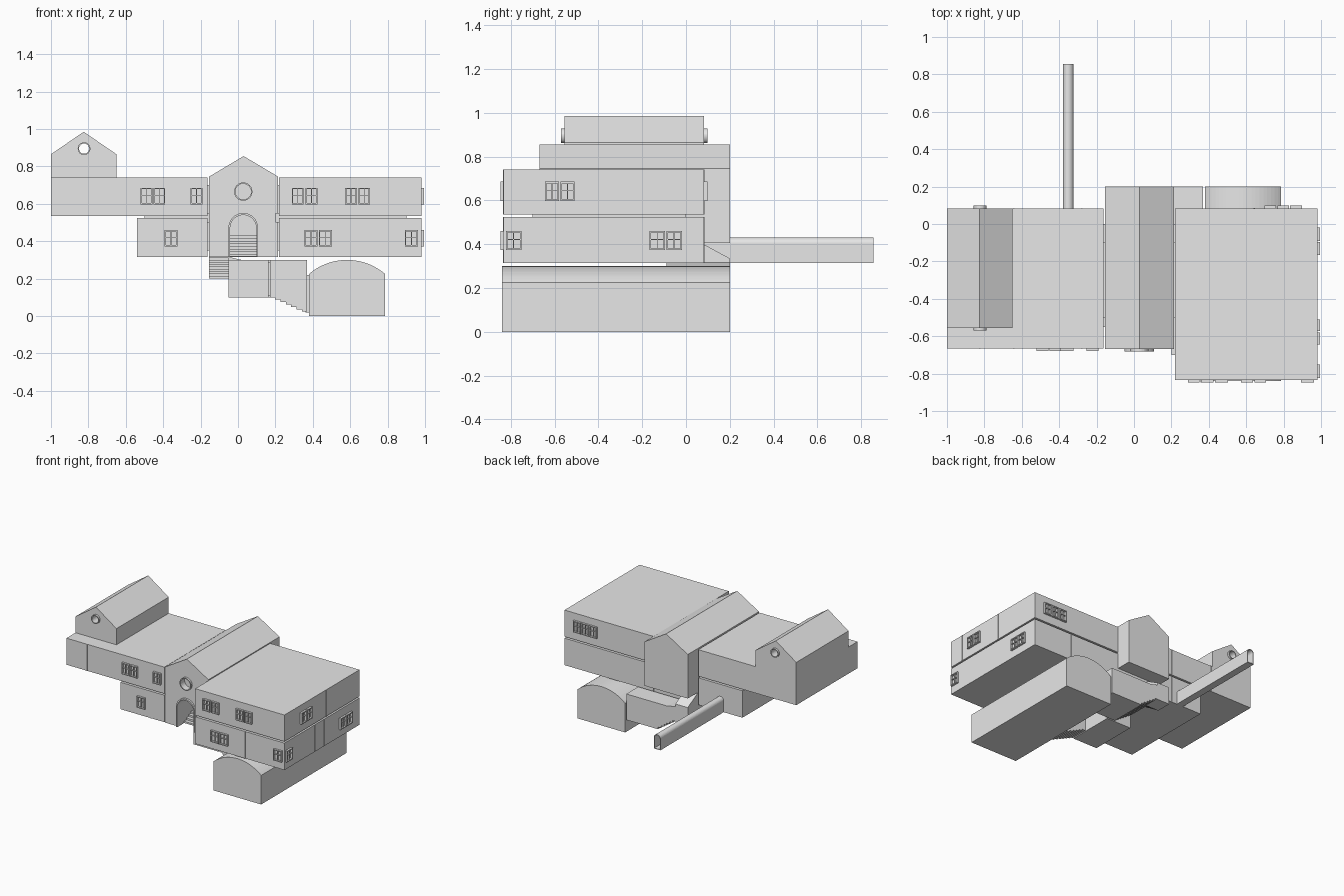
import bpy, bmesh, math

if "Cube" in bpy.data.objects:
    bpy.data.objects.remove(bpy.data.objects["Cube"])

grey = bpy.data.materials.new("light grey")
grey.diffuse_color = (0.8, 0.8, 0.8, 1)
grey.use_nodes = True
grey.node_tree.nodes["Principled BSDF"].inputs["Base Color"].default_value = grey.diffuse_color


def finish(name, bm):
    bmesh.ops.recalc_face_normals(bm, faces=bm.faces)
    me = bpy.data.meshes.new(name)
    bm.to_mesh(me)
    bm.free()
    me.materials.append(grey)
    ob = bpy.data.objects.new(name, me)
    bpy.context.collection.objects.link(ob)
    return ob


def boxes(name, items):
    """One object made of (x0, x1, y0, y1, z0, z1) boxes."""
    bm = bmesh.new()
    for x0, x1, y0, y1, z0, z1 in items:
        for v in bmesh.ops.create_cube(bm, size=1)["verts"]:
            v.co = (x1 if v.co.x > 0 else x0, y1 if v.co.y > 0 else y0,
                    z1 if v.co.z > 0 else z0)
    return finish(name, bm)


def prism(name, pts, a, b, axis="y"):
    """Extrude a profile (xz along y, or yz along x) from a to b."""
    bm = bmesh.new()
    ends = [[bm.verts.new((p, t, z) if axis == "y" else (t, p, z)) for p, z in pts] for t in (a, b)]
    n = len(pts)
    bm.faces.new(ends[0])
    bm.faces.new(ends[1])
    for i in range(n):
        j = (i + 1) % n
        bm.faces.new((ends[0][i], ends[0][j], ends[1][j], ends[1][i]))
    return finish(name, bm)


def band(name, outer, inner, y0, y1, closed=True):
    """Flat frame between two matching xz paths."""
    bm = bmesh.new()
    rows = [[bm.verts.new((x, y, z)) for x, z in path]
            for path, y in ((outer, y0), (outer, y1), (inner, y1), (inner, y0))]
    n = len(outer)
    for i in range(n if closed else n - 1):
        j = (i + 1) % n
        for k in range(4):
            m = (k + 1) % 4
            bm.faces.new((rows[k][i], rows[k][j], rows[m][j], rows[m][i]))
    if not closed:
        for e in (0, n - 1):
            bm.faces.new([r[e] for r in rows])
    return finish(name, bm)


def arc(cx, cz, r, a0, a1, n):
    return [(cx + r * math.cos(math.radians(a0 + (a1 - a0) * i / n)),
             cz + r * math.sin(math.radians(a0 + (a1 - a0) * i / n))) for i in range(n + 1)]


def arch(cx, r, z0, spring):
    return [(cx + r, z0)] + arc(cx, spring, r, 0, 180, 16) + [(cx - r, z0)]


def steps(p0, z0, p1, z1, n):
    """Stair line points from (p0, z0) to (p1, z1)."""
    out = []
    for i in range(n):
        z = z0 + (z1 - z0) * i / n
        out += [(p0 + (p1 - p0) * i / n, z), (p0 + (p1 - p0) * (i + 1) / n, z)]
    return out + [(p1, z1)]


def cut(ob, cutter):
    cutter.hide_render = True
    cutter.hide_viewport = True
    cutter.display_type = "WIRE"
    m = ob.modifiers.new("cut", "BOOLEAN")
    m.object = cutter
    m.solver = "EXACT"


def gable(x0, x1, z0, eave, top):
    return [(x0, z0), (x1, z0), (x1, eave), ((x0 + x1) / 2, top), (x0, eave)]


# Main floors
boxes("upper_left_floor", [(-1, -0.163, -0.665, 0.083, 0.535, 0.74)])
boxes("lower_left_floor", [(-0.54, -0.163, -0.665, 0.083, 0.315, 0.523)])
boxes("upper_right_floor", [(0.218, 0.98, -0.833, 0.083, 0.535, 0.74)])
boxes("lower_right_floor", [(0.218, 0.98, -0.833, 0.083, 0.315, 0.523)])
boxes("floor_links", [(-0.5, -0.14, -0.55, 0, 0.5, 0.55), (0.2, 0.9, -0.7, 0, 0.5, 0.55),
                      (-0.19, -0.14, -0.5, -0.1, 0.35, 0.7), (0.2, 0.24, -0.5, -0.1, 0.35, 0.7)])

# Attic wing with a round hole through both gables
attic = prism("attic", gable(-1, -0.65, 0.735, 0.865, 0.985), -0.555, 0.083)
cut(attic, prism("attic_hole_cutter", arc(-0.823, 0.895, 0.028, 0, 345, 23), -0.7, 0.2))
for tag, y0, y1 in (("front", -0.57, -0.55), ("back", 0.078, 0.098)):
    band("attic_round_window_" + tag, arc(-0.823, 0.895, 0.034, 0, 345, 23),
         arc(-0.823, 0.895, 0.027, 0, 345, 23), y0, y1)

# Central gabled hall with arched entrance
hall = prism("hall_front", gable(-0.155, 0.215, 0.315, 0.745, 0.855), -0.668, 0.083)
prism("hall_back", gable(-0.155, 0.215, 0.405, 0.745, 0.855), 0.083, 0.2)
cut(hall, prism("entrance_cutter", arch(0.028, 0.07, 0.30, 0.47), -0.75, -0.3))
cut(hall, prism("hall_window_cutter", arc(0.028, 0.665, 0.043, 0, 345, 23), -0.75, -0.63))
band("hall_round_window", arc(0.028, 0.665, 0.049, 0, 345, 23),
     arc(0.028, 0.665, 0.042, 0, 345, 23), -0.683, -0.64)
band("entrance_frame", arch(0.028, 0.079, 0.315, 0.472), arch(0.028, 0.07, 0.315, 0.47),
     -0.683, -0.66, closed=False)
prism("entrance_stairs", steps(-0.6, 0.33, -0.4, 0.43, 7) + [(-0.31, 0.43), (-0.31, 0.317), (-0.6, 0.317)],
      -0.042, 0.098, "x")

# Vault with shallow curved roof
radius = (0.203 ** 2 + 0.075 ** 2) / (2 * 0.075)
half = math.degrees(math.asin(0.203 / radius))
prism("vault", [(0.38, 0), (0.786, 0)] +
      arc(0.583, 0.3 - radius, radius, 90 - half, 90 + half, 20), -0.84, 0.2)

# Passages leading down to the vault
boxes("front_passage", [(-0.05, 0.162, -0.47, -0.1, 0.1, 0.3)])
boxes("passage_joints", [(0.15, 0.18, -0.46, -0.34, 0.11, 0.29), (0.36, 0.39, -0.46, -0.34, 0.02, 0.22)])
prism("vault_stairs", steps(0.17, 0.1, 0.37, 0.01, 7) + [(0.37, 0.3), (0.17, 0.3)], -0.47, -0.33)
prism("back_passage", steps(-0.05, 0.2, 0.1, 0.1, 6) + [(0.37, 0.1), (0.37, 0.3), (0.02, 0.3), (-0.05, 0.316)],
      -0.09, 0.2)
prism("back_stairs", steps(-0.09, 0.31, 0.08, 0.2, 9) + [(0.2, 0.2), (0.2, 0.335), (0.08, 0.4), (-0.09, 0.4)],
      -0.155, -0.05, "x")

# Long arched tunnel at the back
band("tunnel", arch(-0.352, 0.028, 0.315, 0.402), arch(-0.352, 0.023, 0.32, 0.402), 0.075, 0.855)

# Wall seams: thin raised strips
S = 0.004
seams = []
for x, y, z0, z1 in ((-0.825, -0.665, 0.535, 0.74), (-0.643, -0.665, 0.535, 0.74),
                     (-0.28, -0.665, 0.535, 0.74), (-0.28, -0.665, 0.315, 0.523),
                     (0.76, -0.833, 0.535, 0.74), (0.642, -0.833, 0.315, 0.523)):
    seams += [(x - S, x + S, y - 0.002, y + S, z0, z1), (x - S, x + S, 0.08, 0.085, z0, z1)]
for y, z0, z1 in ((-0.713, 0.535, 0.74), (-0.32, 0.535, 0.74), (-0.46, 0.315, 0.523), (-0.345, 0.315, 0.523)):
    seams.append((0.975, 0.982, y - S, y + S, z0, z1))
boxes("wall_seams", seams)


def window(name, side, wall, starts, z0, z1, w=0.063):
    """Sashes with frame and cross bars standing proud of a wall."""
    bars = []
    t, d = 0.007, 0.015
    for a in starts:
        b, m, zm = a + w, a + w / 2, (z0 + z1) / 2 + 0.005
        parts = [(a, a + t, z0, z1, d), (b - t, b, z0, z1, d), (a, b, z0, z0 + t, d), (a, b, z1 - t, z1, d),
                 (m - 0.002, m + 0.002, z0, z1, d * 0.7), (a, b, zm - 0.002, zm + 0.002, d * 0.7)]
        for p, q, lo, hi, out in parts:
            if side == "right":
                bars.append((wall - 0.003, wall + out, p, q, lo, hi))
            elif side == "front":
                bars.append((p, q, wall - out, wall + 0.003, lo, hi))
            else:
                bars.append((p, q, wall - 0.003, wall + out, lo, hi))
    boxes(name, bars)


# Windows
UP, LOW = (0.597, 0.685), (0.373, 0.46)
window("window_upper_left_double", "front", -0.665, (-0.52, -0.452), *UP)
window("window_upper_left_single", "front", -0.665, (-0.253,), *UP)
window("window_lower_left", "front", -0.665, (-0.392,), *LOW, w=0.068)
window("window_upper_right_a", "front", -0.833, (0.288, 0.362), *UP)
window("window_upper_right_b", "front", -0.833, (0.572, 0.643), *UP)
window("window_lower_right_double", "front", -0.833, (0.355, 0.432), *LOW, w=0.07)
window("window_lower_right_single", "front", -0.833, (0.892,), *LOW, w=0.07)
window("window_side_upper", "right", 0.98, (-0.643, -0.573), *UP)
window("window_side_lower_front", "right", 0.98, (-0.823,), *LOW, w=0.072)
window("window_side_lower_back", "right", 0.98, (-0.167, -0.09), *LOW, w=0.072)
window("window_back_upper", "back", 0.083, (0.697, 0.766, 0.835), *UP)
